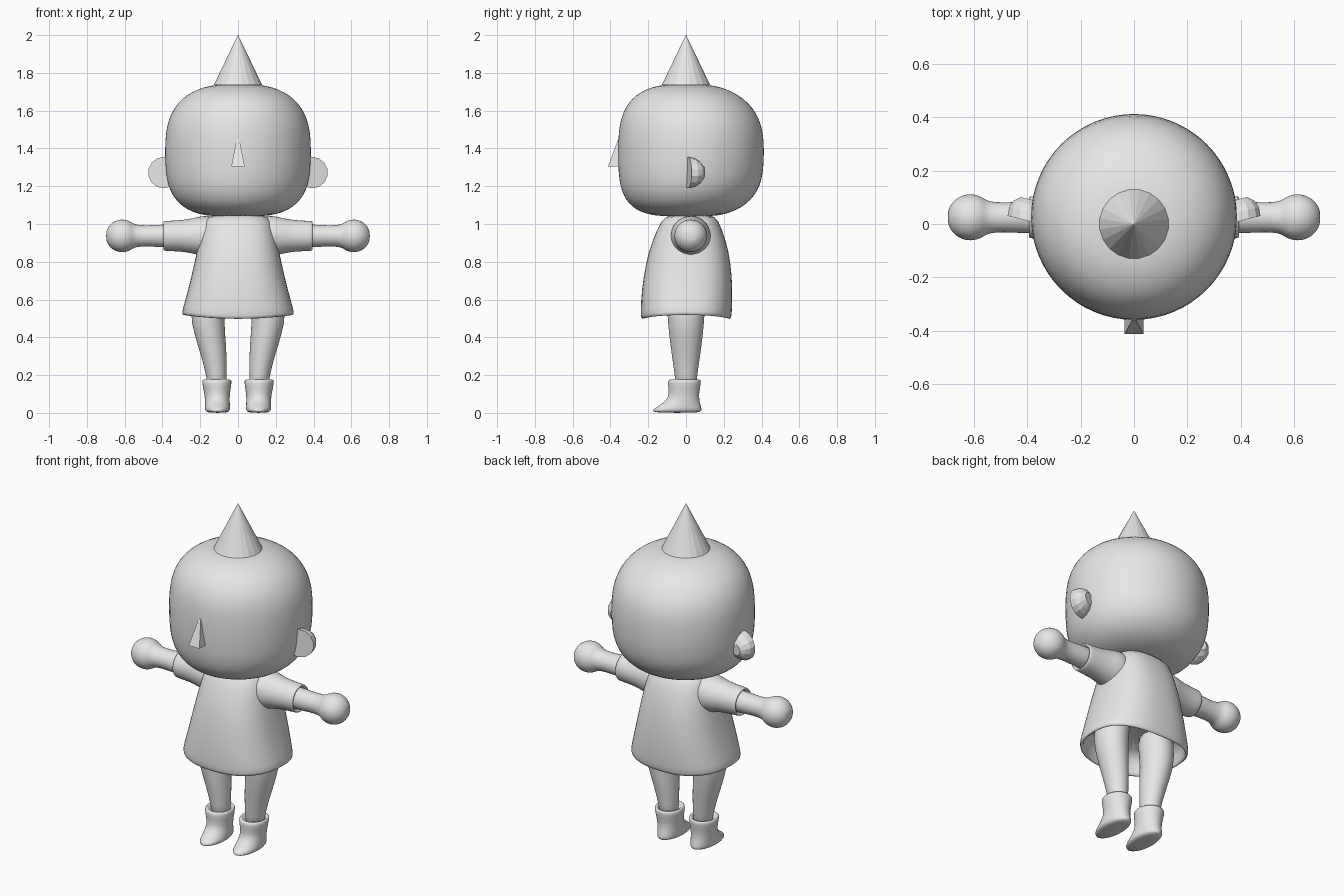
import bpy
import bmesh
from math import cos, sin, pi, tau, copysign

if "Cube" in bpy.data.objects:
    bpy.data.objects.remove(bpy.data.objects["Cube"])

# One plain grey for every part
GREY = (0.8, 0.8, 0.8, 1)
clay = bpy.data.materials.new("plain_grey")
clay.use_nodes = True
clay.diffuse_color = GREY
clay.node_tree.nodes["Principled BSDF"].inputs["Base Color"].default_value = GREY

# Where a ring point goes for each loft axis
PLACE = {
    "x": lambda along, a, b: (along, a, b),
    "y": lambda along, a, b: (a, along, b),
    "z": lambda along, a, b: (a, b, along),
}


def signed_power(value, exponent):
    return copysign(abs(value) ** exponent, value)


def loft(name, rings, axis="z", sides=28, squareness=2, smooth=True, mirror=False, tweak=None):
    """Skin rings of (position, centre a, centre b, radius a, radius b) along an axis."""
    bm = bmesh.new()
    loops = []
    for along, centre_a, centre_b, radius_a, radius_b in rings:
        loop = []
        for index in range(sides):
            angle = tau * (index + 0.5) / sides
            a = centre_a + radius_a * signed_power(cos(angle), 2 / squareness)
            b = centre_b + radius_b * signed_power(sin(angle), 2 / squareness)
            loop.append(bm.verts.new(PLACE[axis](along, a, b)))
        loops.append(loop)
    for lower, upper in zip(loops, loops[1:]):
        for index in range(sides):
            after = (index + 1) % sides
            bm.faces.new((lower[index], lower[after], upper[after], upper[index]))
    bm.faces.new(loops[0])
    bm.faces.new(loops[-1])
    if tweak:
        for vert in bm.verts:
            tweak(vert.co)
    bmesh.ops.recalc_face_normals(bm, faces=bm.faces)

    mesh = bpy.data.meshes.new(name)
    bm.to_mesh(mesh)
    bm.free()
    mesh.materials.append(clay)
    part = bpy.data.objects.new(name, mesh)
    bpy.context.collection.objects.link(part)
    if mirror:
        part.modifiers.new("Mirror", "MIRROR").use_mirror_merge = False
    if smooth:
        for polygon in mesh.polygons:
            polygon.use_smooth = True
        subdivision = part.modifiers.new("Subdivision", "SUBSURF")
        subdivision.levels = subdivision.render_levels = 1


# Head: a rounded block, squarer at the chin and fuller at the back
def head_rings(middle, height, radius, bulge, steps=16):
    rings = []
    for step in range(1, steps):
        angle = pi * (step / steps - 0.5)
        exponent = 2 / (3.1 if angle < 0 else 2.6)
        z = middle + height * signed_power(sin(angle), exponent)
        width = radius * cos(angle) ** exponent
        rings.append((z, 0, bulge * cos(angle) ** 3, width, width))
    return rings


loft("head", head_rings(middle=1.39, height=0.355, radius=0.39, bulge=0.027), sides=32)


# Pointed tuft on the crown
loft("head_spike", [(1.735, 0, 0, 0.13, 0.13), (2, 0, 0, 0.001, 0.001)],
     sides=20, smooth=False)

# Wedge nose
loft("nose", [(1.305, 0, -0.375, 0.05, 0.053), (1.45, 0, -0.345, 0.01, 0.02)],
     sides=4, smooth=False)


# Ears: faceted domes with a flat front, swept back
EAR_X, EAR_Z, EAR_RADIUS = 0.393, 1.272, 0.083


def sweep_ear(point):
    point.y += (point.x - EAR_X) / 4


def ear_rings(steps=4):
    for step in range(steps):
        angle = pi / 2 * step / steps
        radius = EAR_RADIUS * cos(angle)
        yield (0.01 + 0.09 * sin(angle), EAR_X, EAR_Z, radius, radius)


loft("ears", ear_rings(), axis="y", sides=14, smooth=False, mirror=True, tweak=sweep_ear)


# Dress: a flared shell, folded in at the hem and hollow below
HEM, WALL = 0.495, 0.02


def lift_hem_sides(point):
    if point.z < HEM + 0.05:
        point.z += point.x ** 2 / 4


def dress_ring(z, width, depth):
    return (z, 0, (z - HEM) / 25, width, depth)


outside = [(1.05, 0.14, 0.11), (1.03, 0.18, 0.15), (0.9, 0.21, 0.2), (0.8, 0.23, 0.225),
           (0.65, 0.265, 0.243), (0.53, 0.295, 0.243), (HEM, 0.3, 0.24)]
inside = [(z + 0.002, width - WALL, depth - WALL) for z, width, depth in outside[:-4:-1]]
loft("dress", [dress_ring(*ring) for ring in outside + inside],
     squareness=2.5, tweak=lift_hem_sides)

# Sleeves with a turned-in cuff
ARM_Y, ARM_Z = 0.025, 0.937
sleeve = [(0.1, 0.115), (0.2, 0.105), (0.24, 0.093), (0.3, 0.083), (0.38, 0.08),
          (0.396, 0.078), (0.394, 0.066), (0.36, 0.06)]
loft("sleeves", [(x, ARM_Y, ARM_Z, radius, radius) for x, radius in sleeve],
     axis="x", mirror=True)

# Arms ending in ball hands
HAND_X, HAND_RADIUS = 0.613, 0.088
arm = [(0.3, 0.062), (0.4, 0.061), (0.47, 0.056), (0.52, 0.057)]
for step in range(3, 12):
    angle = pi * (1 - step / 12)
    arm.append((HAND_X + HAND_RADIUS * cos(angle), HAND_RADIUS * sin(angle)))
loft("arms_and_hands", [(x, ARM_Y, ARM_Z, radius, radius) for x, radius in arm],
     axis="x", sides=24, mirror=True)

# Legs: tapered, splaying outwards towards the hips
leg = [(0.12, 0.11, 0.05), (0.2, 0.114, 0.054), (0.3, 0.127, 0.068),
       (0.42, 0.15, 0.083), (0.52, 0.165, 0.09), (0.7, 0.14, 0.1)]
loft("legs", [(z, x, 0, radius, radius * 1.1) for z, x, radius in leg],
     sides=24, mirror=True)


# Boots: hollow wide cuff, narrow ankle, pointed toe
def boot_ring(z, half_width, toe, heel):
    return (z, 0.108 + z / 40, (heel - toe) / 2, half_width, (heel + toe) / 2)


boot = [(0.15, 0.053, 0.065, 0.055), (0.175, 0.06, 0.075, 0.062), (0.178, 0.075, 0.09, 0.076),
        (0.165, 0.081, 0.1, 0.082), (0.1, 0.067, 0.088, 0.068), (0.065, 0.066, 0.105, 0.072),
        (0.035, 0.067, 0.15, 0.08), (0.013, 0.067, 0.183, 0.086), (0, 0.055, 0.17, 0.078)]
loft("boots", [boot_ring(*ring) for ring in boot], sides=24, mirror=True)
